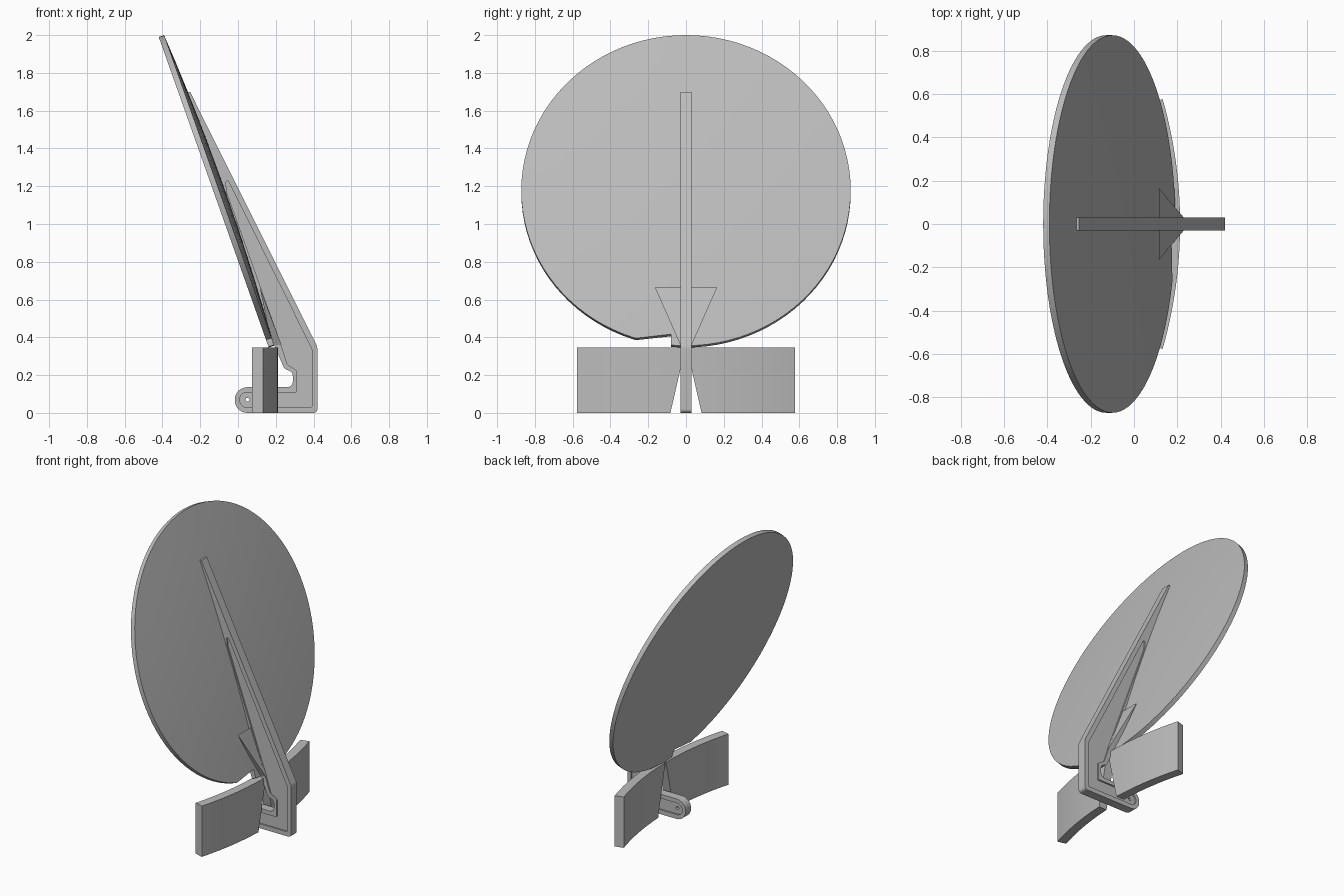
import bpy, bmesh, math
from mathutils import Matrix, Vector

cube = bpy.data.objects.get("Cube")
if cube:
    bpy.data.objects.remove(cube, do_unlink=True)

grey = bpy.data.materials.new("plain grey")
grey.use_nodes = True
COLOUR = (0.5, 0.5, 0.5, 1)
grey.diffuse_color = COLOUR
grey.node_tree.nodes["Principled BSDF"].inputs["Base Color"].default_value = COLOUR


def finish(name, bm, matrix=Matrix()):
    bmesh.ops.transform(bm, matrix=matrix, verts=bm.verts)
    bmesh.ops.recalc_face_normals(bm, faces=bm.faces)
    mesh = bpy.data.meshes.new(name)
    bm.to_mesh(mesh)
    bm.free()
    mesh.materials.append(grey)
    obj = bpy.data.objects.new(name, mesh)
    bpy.context.collection.objects.link(obj)
    return obj


def prism(name, pts, low, high, matrix=Matrix()):
    """Extrude a flat outline along its local z."""
    bm = bmesh.new()
    face = bm.faces.new([bm.verts.new((x, y, low)) for x, y in pts])
    new = bmesh.ops.extrude_face_region(bm, geom=[face])["geom"]
    bmesh.ops.translate(bm, vec=(0, 0, high - low),
                        verts=[v for v in new if isinstance(v, bmesh.types.BMVert)])
    return finish(name, bm, matrix)


def rounded(corners, steps=8):
    """Replace each (x, y, radius) corner with an arc."""
    out = []
    for i, (x, y, r) in enumerate(corners):
        p = Vector((x, y))
        if not r:
            out.append(p)
            continue
        a = (Vector(corners[i - 1][:2]) - p).normalized()
        b = (Vector(corners[(i + 1) % len(corners)][:2]) - p).normalized()
        half = a.angle(b) / 2
        centre = p + (a + b).normalized() * (r / math.sin(half))
        start = p + a * (r / math.tan(half)) - centre
        end = p + b * (r / math.tan(half)) - centre
        sweep = math.pi - 2 * half
        for k in range(steps + 1):
            t = k / steps
            out.append(centre + (start * math.sin((1 - t) * sweep)
                                 + end * math.sin(t * sweep)) / math.sin(sweep))
    return out


def activate(obj):
    bpy.ops.object.select_all(action="DESELECT")
    obj.select_set(True)
    bpy.context.view_layer.objects.active = obj


def cut(obj, cutter):
    cutter.hide_render = True
    mod = obj.modifiers.new("cut", "BOOLEAN")
    mod.operation, mod.solver, mod.object = "DIFFERENCE", "EXACT", cutter
    activate(obj)
    bpy.ops.object.modifier_apply(modifier=mod.name)
    bpy.data.objects.remove(cutter, do_unlink=True)


def smooth(obj, degrees=30):
    activate(obj)
    bpy.ops.object.shade_smooth_by_angle(angle=math.radians(degrees))


# Tilted disc: flat back, slightly domed face
RADIUS, DOME, THICK = 0.872, 0.03, 0.03
tilt = math.atan2(0.334, 0.943)
up = Vector((-math.sin(tilt), 0, math.cos(tilt)))
normal = Vector((math.cos(tilt), 0, math.sin(tilt)))
frame = Matrix((Vector((0, 1, 0)), up, normal)).transposed().to_4x4()
frame.translation = (-0.1, 0, 1.178)
bm = bmesh.new()
profile = [(0, -THICK), (RADIUS, -THICK)]
profile += [(RADIUS * (1 - k / 6), DOME * (1 - (1 - k / 6) ** 2)) for k in range(7)]
verts = [bm.verts.new((r, 0, z)) for r, z in profile]
edges = [bm.edges.new(pair) for pair in zip(verts, verts[1:])]
bmesh.ops.spin(bm, geom=verts + edges, axis=(0, 0, 1), cent=(0, 0, 0),
               angle=math.tau, steps=96)
bmesh.ops.remove_doubles(bm, verts=bm.verts, dist=0.0005)
disc = finish("disc", bm, frame)
notch = [(-0.27, -0.831), (-0.08, -0.809), (-0.08, -0.95), (-0.27, -0.95)]
cut(disc, prism("notch_cutter", notch, -0.1, 0.1, frame))
smooth(disc)

# Upright support fin with a hinge tongue
HALF = 0.03
upright = Matrix.Rotation(math.pi / 2, 4, "X")
outline = rounded([
    (-0.285, 1.7, 0), (0.18, 0.385, 0), (0.245, 0.235, 0.02), (0.29, 0.215, 0.03),
    (0.29, 0.136, 0.03), (-0.017, 0.136, 0.066), (-0.017, 0, 0.066),
    (0.42, 0, 0.02), (0.42, 0.35, 0.05), (-0.254, 1.7, 0)])
fin = prism("support_fin", outline, -HALF, HALF, upright)

# Shallow recess on both faces of the fin
recess = rounded([
    (-0.068, 1.262, 0.008), (-0.06, 1.17, 0.02), (0.215, 0.4, 0.02),
    (0.262, 0.255, 0.02), (0.312, 0.225, 0.02), (0.312, 0.108, 0.01),
    (0.01, 0.108, 0.036), (0.01, 0.03, 0.036), (0.392, 0.03, 0.01),
    (0.392, 0.335, 0.04)])
for low, high in ((-0.05, -0.02), (0.02, 0.05)):
    cut(fin, prism("recess_cutter", recess, low, high, upright))

# Pin hole through the tongue
hole = [(0.05 + 0.01 * math.cos(k * math.tau / 20),
         0.07 + 0.01 * math.sin(k * math.tau / 20)) for k in range(20)]
cut(fin, prism("hole_cutter", hole, -0.1, 0.1, upright))
smooth(fin)

# Gusset flaring from the fin onto the disc
bm = bmesh.new()
for side in (-1, 1):
    for x, y, z in ((0.115, 0.165, 0.665), (0.23, 0.03, 0.36), (0.18, 0.03, 0.36)):
        bm.verts.new((x, side * y, z))
bmesh.ops.convex_hull(bm, input=bm.verts)
finish("gusset", bm)

# Curved base band, split by a tapered gap
BEND, STEPS = 2.1, 24
reach = math.asin(0.577 / BEND)
angles = [reach * (2 * k / STEPS - 1) for k in range(STEPS + 1)]


def arc(radius, order):
    return [(0.213 - BEND + radius * math.cos(a), radius * math.sin(a)) for a in order]


band = prism("base_band", arc(BEND, angles) + arc(BEND - 0.06, angles[::-1]), 0, 0.345)
side_on = Matrix(((0, 0, 1), (1, 0, 0), (0, 1, 0))).to_4x4()
gap = [(0, 0.36), (-0.094, -0.05), (0.094, -0.05)]
cut(band, prism("gap_cutter", gap, 0, 0.4, side_on))
smooth(band)
